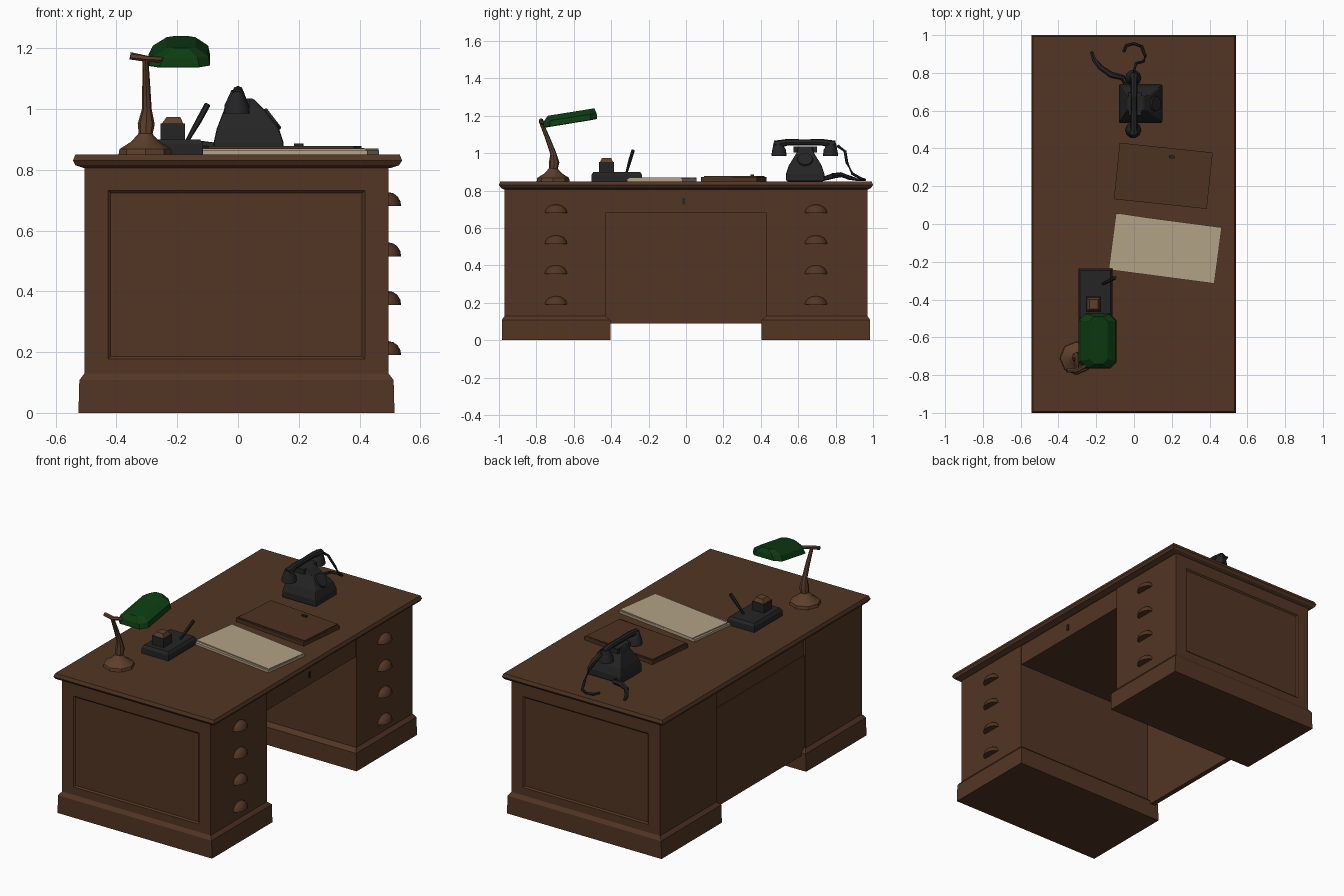
import bpy, bmesh
from math import sin, cos, pi, radians
from mathutils import Vector, Matrix

cube = bpy.data.objects.get("Cube")
if cube:
    bpy.data.objects.remove(cube, do_unlink=True)


def material(name, rgb):
    m = bpy.data.materials.new(name)
    m.use_nodes = True
    m.diffuse_color = (*rgb, 1)
    m.node_tree.nodes["Principled BSDF"].inputs["Base Color"].default_value = (*rgb, 1)
    return m


WOOD = material("brown wood", (0.085, 0.036, 0.017))
BRASS = material("aged brass", (0.11, 0.05, 0.024))
LEATHER = material("brown leather", (0.075, 0.032, 0.015))
BLACK = material("black enamel", (0.018, 0.018, 0.019))
GREEN = material("green glass", (0.004, 0.045, 0.006))
PAPER = material("cream paper", (0.45, 0.36, 0.24))

TOP = 0.85  # height of the desk surface


def finish(name, bm, mat, smooth=False):
    bmesh.ops.recalc_face_normals(bm, faces=bm.faces)
    mesh = bpy.data.meshes.new(name)
    bm.to_mesh(mesh)
    bm.free()
    mesh.materials.append(mat)
    obj = bpy.data.objects.new(name, mesh)
    bpy.context.collection.objects.link(obj)
    if smooth:
        bpy.ops.object.select_all(action='DESELECT')
        obj.select_set(True)
        bpy.context.view_layer.objects.active = obj
        bpy.ops.object.shade_smooth_by_angle(angle=radians(40))
    return obj


def skin(rings, cap_start=True, cap_end=True):
    """Join a list of point rings into one closed surface."""
    bm = bmesh.new()
    rows = [[bm.verts.new(p) for p in ring] for ring in rings]
    for a, b in zip(rows, rows[1:]):
        n = len(a)
        for i in range(n):
            bm.faces.new((a[i], a[(i + 1) % n], b[(i + 1) % n], b[i]))
    if cap_start:
        bm.faces.new(rows[0])
    if cap_end:
        bm.faces.new(rows[-1])
    return bm


def rect(x0, x1, y0, y1, z):
    return [(x0, y0, z), (x1, y0, z), (x1, y1, z), (x0, y1, z)]


def tiers(name, mat, *rects):
    return finish(name, skin([rect(*r) for r in rects]), mat)


def box(name, mat, x0, x1, y0, y1, z0, z1):
    return tiers(name, mat, (x0, x1, y0, y1, z0), (x0, x1, y0, y1, z1))


def tube(name, mat, points, radii, sides=10):
    """Round section swept along a path with a radius at each point."""
    pts = [Vector(p) for p in points]
    rings = []
    for i, p in enumerate(pts):
        along = pts[min(i + 1, len(pts) - 1)] - pts[max(i - 1, 0)]
        turn = Vector((0, 0, 1)).rotation_difference(along.normalized())
        rings.append([p + turn @ Vector((cos(2 * pi * k / sides), sin(2 * pi * k / sides), 0)) * radii[i]
                      for k in range(sides)])
    return finish(name, skin(rings), mat, True)


def sheet(name, mat, centre, size, angle):
    """Flat block lying on the desk, turned about z."""
    obj = box(name, mat, -size[0] / 2, size[0] / 2, -size[1] / 2, size[1] / 2, 0, size[2])
    obj.location = centre
    obj.rotation_euler.z = radians(angle)
    return obj


# Desk top with a moulded edge
tiers("desk_top", WOOD, (-0.505, 0.5, -0.97, 0.97, 0.805), (-0.535, 0.53, -0.99, 0.99, 0.815),
      (-0.543, 0.54, -1, 1, 0.83), (-0.535, 0.532, -0.993, 0.993, TOP))

# Pedestals with a recessed end panel, a plinth and four cup pulls each
for side, s in (("right", -1), ("left", 1)):
    y0, y1 = sorted((s * 0.43, s * 0.97))
    bm = skin([rect(-0.505, 0.495, y0, y1, 0.1), rect(-0.505, 0.495, y0, y1, 0.81)])
    bm.normal_update()
    bmesh.ops.recalc_face_normals(bm, faces=bm.faces)
    end = [f for f in bm.faces if f.normal.y * s > 0.9]
    bmesh.ops.inset_region(bm, faces=end, thickness=0.11)
    bmesh.ops.inset_region(bm, faces=end, thickness=0.012, depth=-0.008)
    finish(side + "_pedestal", bm, WOOD)

    a0, a1 = sorted((s * 0.405, s * 0.985))
    tiers(side + "_plinth", WOOD, (-0.525, 0.515, a0, a1, 0), (-0.522, 0.512, a0, a1, 0.108),
          (-0.505, 0.495, y0, y1, 0.13))

    for row, z in enumerate((0.19, 0.355, 0.515, 0.68)):
        bm = bmesh.new()
        bmesh.ops.create_uvsphere(bm, u_segments=12, v_segments=8, radius=1)
        bmesh.ops.bisect_plane(bm, geom=bm.verts[:] + bm.edges[:] + bm.faces[:],
                               plane_co=(0, 0, 0), plane_no=(0, 0, -1), clear_outer=True)
        bmesh.ops.holes_fill(bm, edges=[e for e in bm.edges if e.is_boundary])
        bmesh.ops.transform(bm, verts=bm.verts, matrix=Matrix.Translation((0.495, s * 0.695, z))
                            @ Matrix.Diagonal((0.042, 0.06, 0.046, 1)))
        finish(f"{side}_drawer_pull_{row + 1}", bm, WOOD, True)

# Centre drawer, back panel and keyhole plate
box("centre_drawer", WOOD, -0.49, 0.49, -0.43, 0.43, 0.68, 0.81)
box("back_panel", WOOD, -0.495, -0.465, -0.43, 0.43, 0.09, 0.69)
box("keyhole_plate", BLACK, 0.489, 0.496, -0.02, -0.005, 0.725, 0.76)

# Paper sheets and leather folder
sheet("paper_stack", PAPER, (0.165, -0.13, TOP), (0.565, 0.30, 0.014), -7.5)
sheet("top_paper", PAPER, (0.17, -0.125, TOP + 0.014), (0.55, 0.285, 0.006), -8.5)
sheet("folder", LEATHER, (0.155, 0.255, TOP), (0.495, 0.30, 0.022), -6)
sheet("folder_cover", LEATHER, (0.155, 0.258, TOP + 0.022), (0.48, 0.285, 0.006), -5)
sheet("folder_clasp", BLACK, (0.20, 0.355, TOP + 0.028), (0.03, 0.015, 0.008), -6)

# Ink stand, inkwell and pen
tiers("ink_stand", BLACK, (-0.295, -0.115, -0.505, -0.235, TOP), (-0.295, -0.115, -0.505, -0.235, 0.885),
      (-0.285, -0.125, -0.495, -0.245, 0.9))
box("inkwell", BLACK, -0.255, -0.175, -0.465, -0.385, 0.895, 0.952)
tiers("inkwell_lid", BRASS, (-0.25, -0.18, -0.46, -0.39, 0.952), (-0.235, -0.19, -0.45, -0.4, 0.974))
tube("pen", BLACK, [(-0.17, -0.32, 0.89), (-0.13, -0.3, 0.96), (-0.1, -0.283, 1.015)],
     [0.006, 0.01, 0.01], 6)

# Lamp: foot, stem, arm and shade
tube("lamp_foot", BRASS, [(-0.305, -0.71, z) for z in (TOP, 0.868, 0.89, 0.905, 0.92)],
     [0.088, 0.085, 0.05, 0.035, 0.022], 8)
tube("lamp_stem", BRASS, [(-0.305, -0.71, 0.9), (-0.302, -0.705, 0.95), (-0.3, -0.71, 1.0),
                          (-0.302, -0.74, 1.08), (-0.305, -0.775, 1.165)],
     [0.02, 0.028, 0.016, 0.013, 0.01], 8)
tube("lamp_arm", BRASS, [(-0.355, -0.775, 1.175), (-0.3, -0.775, 1.165), (-0.22, -0.73, 1.16)],
     [0.012, 0.011, 0.009], 6)


def shade_ring(x0, x1, y0, y1, z, c):
    """Rectangle with cut corners, tilted up towards the far end."""
    flat = [(x0 + c, y0), (x1 - c, y0), (x1, y0 + c), (x1, y1 - c),
            (x1 - c, y1), (x0 + c, y1), (x0, y1 - c), (x0, y0 + c)]
    return [(x, y, z + (y + 0.765) * 0.16) for x, y in flat]


bm = skin([shade_ring(-0.295, -0.092, -0.765, -0.475, 1.138, 0.035),
           shade_ring(-0.28, -0.098, -0.76, -0.478, 1.168, 0.035),
           shade_ring(-0.235, -0.14, -0.74, -0.49, 1.196, 0.025)], cap_start=False)
shade = finish("lamp_shade", bm, GREEN)
wall = shade.modifiers.new("wall", 'SOLIDIFY')
wall.thickness = 0.006

# Telephone: body, cradle, dial, handset and cord
body = tiers("telephone_body", BLACK, (-0.08, 0.15, 0.535, 0.74, TOP), (-0.08, 0.15, 0.535, 0.74, 0.89),
             (-0.07, 0.135, 0.55, 0.725, 0.935), (-0.045, 0.085, 0.59, 0.685, 1.0),
             (-0.035, 0.05, 0.60, 0.675, 1.035))
bevel = body.modifiers.new("soft_edges", 'BEVEL')
bevel.width = 0.008
bevel.segments = 2
box("handset_cradle", BLACK, -0.03, 0.04, 0.575, 0.70, 1.005, 1.035)
dial_out = Vector((0.065, 0, 0.05)).normalized()
dial_mid = Vector((0.112, 0.637, 0.966))
tube("telephone_dial", BLACK, [dial_mid - dial_out * 0.01, dial_mid + dial_out * 0.008], [0.045, 0.04], 14)
tube("handset_grip", BLACK, [(0, 0.475, 1.045), (0, 0.54, 1.058), (0, 0.635, 1.058),
                             (0, 0.73, 1.058), (0, 0.795, 1.045)],
     [0.022, 0.018, 0.016, 0.018, 0.022], 8)
for name, s in (("mouthpiece", -1), ("earpiece", 1)):
    tube("handset_" + name, BLACK, [(-0.004, 0.635 + s * 0.138, 0.985), (-0.004, 0.635 + s * 0.138, 1.012),
                                    (-0.002, 0.635 + s * 0.148, 1.06)], [0.043, 0.04, 0.02])
cord = [(0, 0.81, 1.04), (0.01, 0.85, 1.01), (0.05, 0.86, 0.95), (0.06, 0.89, 0.89), (0.04, 0.94, 0.862),
        (0, 0.955, 0.858), (-0.04, 0.945, 0.858), (-0.055, 0.91, 0.858)]
tube("handset_cord", BLACK, cord, [0.008] * len(cord), 6)
wire = [(-0.04, 0.73, 0.862), (-0.06, 0.775, 0.875), (-0.12, 0.79, 0.88), (-0.18, 0.83, 0.885),
        (-0.21, 0.87, 0.87), (-0.225, 0.91, 0.86)]
tube("telephone_wire", BLACK, wire, [0.012, 0.014, 0.016, 0.014, 0.012, 0.008], 6)
